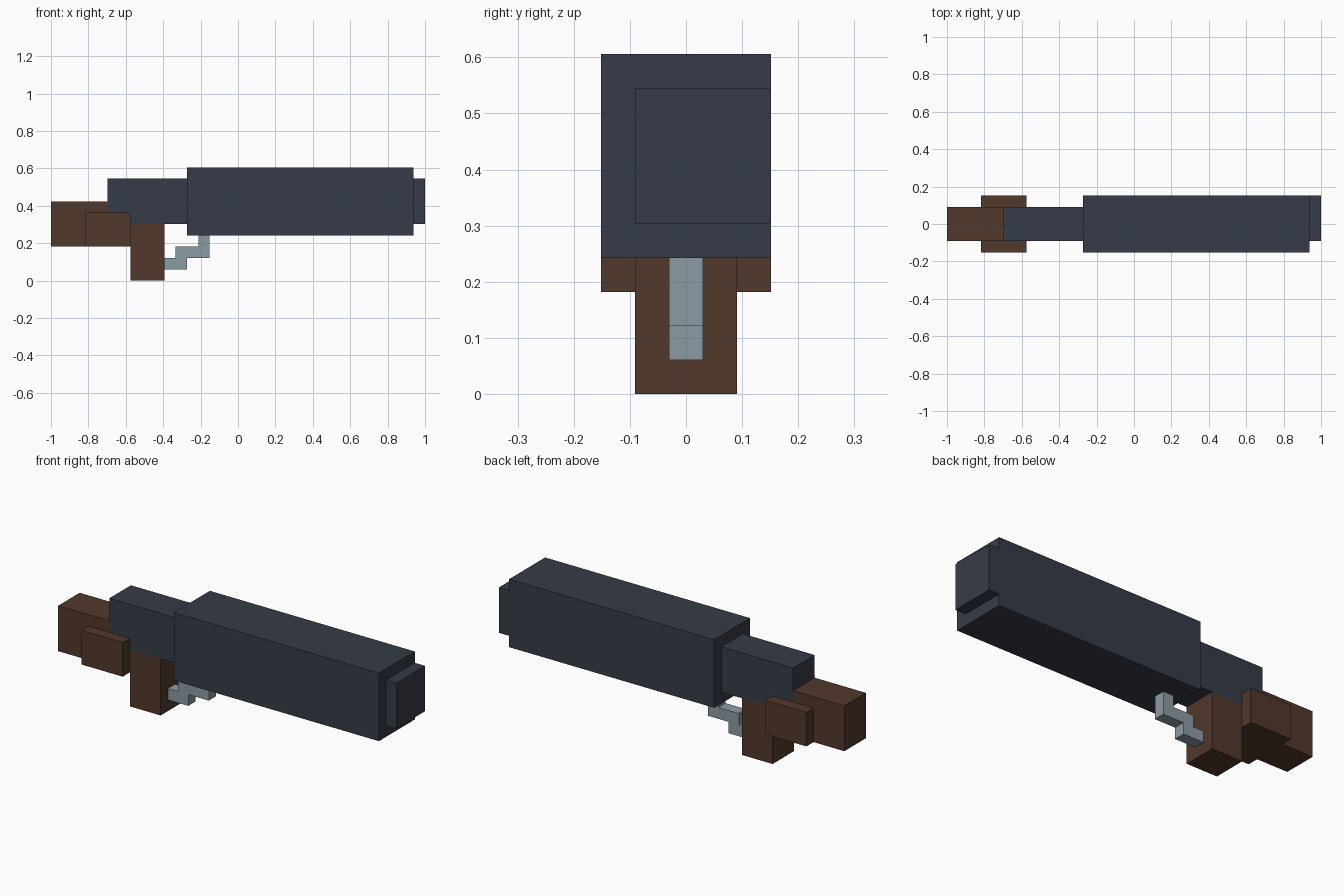
import bpy, bmesh

if "Cube" in bpy.data.objects:
    bpy.data.objects.remove(bpy.data.objects["Cube"])

U = 2 / 33  # one grid block; the model is 33 blocks long


def material(name, rgb):
    m = bpy.data.materials.new(name)
    m.use_nodes = True
    m.diffuse_color = (*rgb, 1)
    m.node_tree.nodes["Principled BSDF"].inputs["Base Color"].default_value = (*rgb, 1)
    return m


DARK = material("dark_gunmetal", (0.036, 0.044, 0.063))
WOOD = material("brown_wood", (0.084, 0.040, 0.025))
STEEL = material("light_steel", (0.262, 0.328, 0.366))


def extrude(name, profile, y0, y1, mat):
    """Extrude an x-z profile, in blocks from the rear end, from y0 to y1."""
    bm = bmesh.new()
    face = bm.faces.new([bm.verts.new((x * U - 1, y0 * U, z * U)) for x, z in profile])
    side = bmesh.ops.extrude_face_region(bm, geom=[face])["geom"]
    moved = [v for v in side if isinstance(v, bmesh.types.BMVert)]
    bmesh.ops.translate(bm, verts=moved, vec=(0, (y1 - y0) * U, 0))
    bmesh.ops.recalc_face_normals(bm, faces=bm.faces)
    mesh = bpy.data.meshes.new(name)
    bm.to_mesh(mesh)
    bm.free()
    mesh.materials.append(mat)
    obj = bpy.data.objects.new(name, mesh)
    bpy.context.collection.objects.link(obj)
    return obj


def box(name, x0, x1, z0, z1, y0, y1, mat):
    return extrude(name, [(x0, z0), (x1, z0), (x1, z1), (x0, z1)], y0, y1, mat)


# Metal body: barrel, offset muzzle and narrow receiver
box("barrel", 12, 32, 4, 10, -2.5, 2.5, DARK)
box("muzzle", 32, 33, 5, 9, -1.5, 2.5, DARK)
box("receiver", 5, 12, 5, 9, -1.5, 1.5, DARK)

# Wooden stock, stepped under the receiver, with a cheek plate on each side
extrude("stock", [(0, 3), (7, 3), (7, 5), (5, 5), (5, 7), (0, 7)], -1.5, 1.5, WOOD)
cheek = box("stock_side_plates", 3, 7, 3, 6, 1.5, 2.5, WOOD)
cheek.modifiers.new("mirror", "MIRROR").use_axis = (False, True, False)
box("grip", 7, 10, 0, 5, -1.5, 1.5, WOOD)

# Stepped trigger guard between grip and barrel
extrude("trigger_guard",
        [(10, 1), (12, 1), (12, 2), (14, 2), (14, 4), (13, 4), (13, 3), (11, 3), (11, 2), (10, 2)],
        -0.5, 0.5, STEEL)
